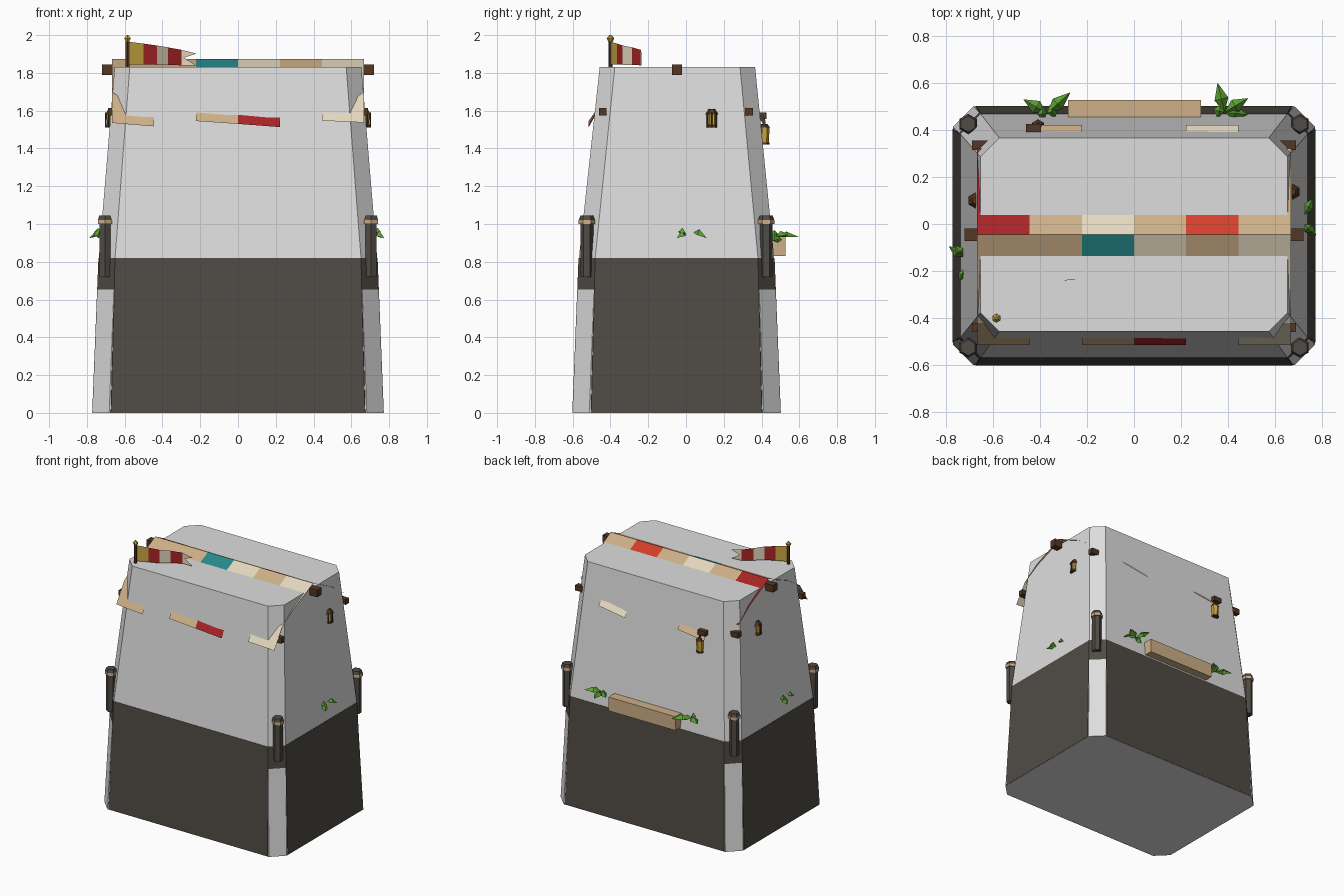
import bpy, bmesh, math
from mathutils import Vector

old = bpy.data.objects.get("Cube")
if old:
    bpy.data.objects.remove(old, do_unlink=True)


def material(name, rgb):
    # sRGB bytes to linear
    lin = [((c / 255 + 0.055) / 1.055) ** 2.4 for c in rgb] + [1]
    m = bpy.data.materials.new(name)
    m.use_nodes = True
    m.diffuse_color = lin
    m.node_tree.nodes["Principled BSDF"].inputs["Base Color"].default_value = lin
    return m


PLASTER = material("pale plaster", (222, 222, 222))
STONE = material("dark stone", (80, 75, 69))
TAN = material("tan cloth", (205, 175, 135))
CREAM = material("cream cloth", (228, 216, 190))
RED = material("deep red", (168, 36, 38))
BRIGHT = material("bright red", (212, 62, 42))
TEAL = material("teal", (38, 138, 140))
GREEN = material("leaf green", (92, 160, 50))
GOLD = material("gold", (200, 165, 65))
BROWN = material("dark wood", (84, 55, 36))


def build(name, bm, mats):
    me = bpy.data.meshes.new(name)
    bm.to_mesh(me)
    bm.free()
    for m in mats:
        me.materials.append(m)
    ob = bpy.data.objects.new(name, me)
    bpy.context.collection.objects.link(ob)
    return ob


def box(name, lo, hi, mat):
    lo, hi = Vector(lo), Vector(hi)
    bm = bmesh.new()
    bmesh.ops.create_cube(bm, size=1)
    for v in bm.verts:
        v.co = (lo + hi) / 2 + v.co * (hi - lo)
    return build(name, bm, [mat])


def prism(name, x, y, z0, z1, r0, r1, mat, sides=6):
    bm = bmesh.new()
    bmesh.ops.create_cone(bm, cap_ends=True, segments=sides, radius1=r0,
                          radius2=r1, depth=z1 - z0)
    bmesh.ops.translate(bm, verts=bm.verts, vec=(x, y, (z0 + z1) / 2))
    return build(name, bm, [mat])


def chamfered_loft(name, levels, mat):
    # each level: z, half width, front y, back y, corner cut
    bm = bmesh.new()
    rings = []
    for z, w, f, b, c in levels:
        pts = [(-w + c, f), (w - c, f), (w, f + c), (w, b - c),
               (w - c, b), (-w + c, b), (-w, b - c), (-w, f + c)]
        rings.append([bm.verts.new((x, y, z)) for x, y in pts])
    for a, b in zip(rings, rings[1:]):
        for i in range(8):
            j = (i + 1) % 8
            bm.faces.new((a[i], a[j], b[j], b[i]))
    bm.faces.new(rings[0][::-1])
    bm.faces.new(rings[-1])
    return build(name, bm, [mat])


# tapered tower body and dark stone lower walls
chamfered_loft("tower_body", [(0, .77, -.6, .5, .088), (.82, .737, -.567, .467, .086),
                              (1.83, .653, -.457, .366, .08)], PLASTER)
chamfered_loft("stone_plinth", [(.002, .772, -.602, .502, .1), (.82, .739, -.569, .469, .088)], STONE)

# awning: six strips draped over the ridge, some with a hanging hem row
CLOTH = [TAN, CREAM, RED, BRIGHT, TEAL]
EDGE = [-.667, -.445, -.222, 0, .222, .445, .667]
HEM = [.01, -.008, .02, .005, -.012, .022, .012]


def awning(name, profile, row_top, row_hem):
    bm = bmesh.new()
    for i in range(6):
        path = profile if row_hem[i] else profile[:-1]
        cols = []
        for k in (i, i + 1):
            cols.append([bm.verts.new((EDGE[k], y, z + (HEM[k] if p == len(profile) - 1 else 0)))
                         for p, (y, z) in enumerate(path)])
        for p in range(len(path) - 1):
            f = bm.faces.new((cols[0][p], cols[1][p], cols[1][p + 1], cols[0][p + 1]))
            mat = row_hem[i] if p == len(profile) - 2 else row_top[i]
            f.material_index = CLOTH.index(mat)
    bmesh.ops.recalc_face_normals(bm, faces=bm.faces)
    return build(name, bm, CLOTH)


awning("awning_front", [(-.045, 1.873), (-.14, 1.828), (-.28, 1.77), (-.42, 1.68), (-.515, 1.525)],
       [TAN, TAN, TEAL, CREAM, TAN, CREAM], [TAN, None, TAN, RED, None, CREAM])
awning("awning_back", [(-.045, 1.873), (.042, 1.828), (.18, 1.76), (.32, 1.66), (.42, 1.525)],
       [RED, TAN, CREAM, TAN, BRIGHT, TAN], [None, TAN, None, None, CREAM, None])

# ridge and eaves beams
box("ridge_beam", (-.72, -.073, 1.79), (.72, -.02, 1.845), BROWN)
for name, y in (("front_eaves_beam", -.44), ("back_eaves_beam", .335)):
    box(name, (-.688, y - .02, 1.575), (.688, y + .02, 1.615), BROWN)

# corner posts with a pale collar and dark cap
for side, sx in (("left", 1), ("right", -1)):
    for end, y in (("front", -.525), ("back", .425)):
        tag = side + "_" + end
        x = .705 * sx
        prism("post_" + tag, x, y, .72, 1.0, .034, .034, STONE)
        prism("post_collar_" + tag, x, y, 1.0, 1.02, .043, .043, TAN)
        prism("post_cap_" + tag, x, y, 1.02, 1.045, .043, .034, STONE)


# lanterns on the walls
def lantern(name, x, y, z, r):
    prism(name + "_base", x, y, z, z + .018, r, r, BROWN)
    prism(name + "_glass", x, y, z + .018, z + .07, r * .8, r * .85, GOLD)
    prism(name + "_roof", x, y, z + .07, z + .1, r * 1.1, r * .5, BROWN)
    for k in range(6):
        a = k * math.pi / 3
        px, py = x + r * .85 * math.cos(a), y + r * .85 * math.sin(a)
        prism(name + "_bar", px, py, z, z + .08, .004, .004, BROWN, 4)


lantern("left_lantern", .672, .137, 1.51, .032)
lantern("right_lantern", -.672, .1, 1.51, .032)
prism("back_lantern_body", -.408, .415, 1.43, 1.51, .024, .027, GOLD)
prism("back_lantern_base", -.408, .415, 1.42, 1.432, .028, .028, BROWN)
prism("back_lantern_roof", -.408, .415, 1.51, 1.53, .03, .016, BROWN)
box("back_lantern_bracket", (-.46, .38, 1.555), (-.395, .425, 1.59), BROWN)
box("back_lantern_hook", (-.412, .41, 1.52), (-.404, .418, 1.56), BROWN)

# planter box on the back wall
box("planter_box", (-.28, .44, .83), (.285, .528, .935), TAN)


# folded leaves
def leaf(bm, base, tip, width):
    base, tip = Vector(base), Vector(tip)
    mid = base.lerp(tip, .45) + Vector((0, 0, .03))
    across = (tip - base).cross(Vector((0, 0, 1))).normalized() * width
    drop = Vector((0, 0, -.03))
    b, m, t, l, r = [bm.verts.new(p) for p in
                     (base, mid, tip, mid + across + drop, mid - across + drop)]
    for tri in ((b, m, l), (m, t, l), (b, r, m), (m, r, t)):
        bm.faces.new(tri)


def plant(name, root, tips, width):
    bm = bmesh.new()
    for t in tips:
        leaf(bm, root, Vector(root) + Vector(t), width)
    return build(name, bm, [GREEN])


plant("back_right_plant", (-.37, .47, .93),
      [(-.10, .06, 0), (.10, .09, 0), (-.04, -.005, .02), (.05, .02, -.02)], .03)
plant("back_left_plant", (.385, .475, .93),
      [(-.03, .125, 0), (.10, .06, .01), (.10, -.01, -.02), (-.05, .01, -.03)], .03)
plant("left_leaf_front", (.725, 0, .945), [(.05, -.05, -.02), (.03, -.04, .015)], .022)
plant("left_leaf_back", (.725, .04, .955), [(.035, .07, -.03)], .022)
plant("right_leaf_front", (-.722, -.19, .945), [(-.02, -.055, -.02)], .018)
plant("right_leaf_back", (-.722, -.14, .945), [(-.065, .045, -.02), (-.04, .05, .01)], .022)

# flag pole with finial
prism("flag_pole", -.585, -.4, 1.8, 1.975, .011, .011, BROWN)
prism("finial_lower", -.585, -.4, 1.965, 1.983, .011, .02, GOLD)
prism("finial_upper", -.585, -.4, 1.983, 2.0, .02, .006, GOLD)

# waving striped flag with a swallow tail
bm = bmesh.new()
FLAG = [GOLD, RED, CREAM]
stations = [(-.58, -.4, 1.845, 1.965), (-.5, -.365, 1.845, 1.955), (-.43, -.335, 1.843, 1.945),
            (-.37, -.285, 1.842, 1.935), (-.3, -.24, 1.84, 1.922)]
cols = [(bm.verts.new((x, y, a)), bm.verts.new((x, y, b))) for x, y, a, b in stations]
for i, stripe in enumerate((0, 1, 2, 1)):
    (a, b), (c, d) = cols[i], cols[i + 1]
    bm.faces.new((a, c, d, b)).material_index = stripe
notch = bm.verts.new((-.285, -.237, 1.88))
for v, z in zip(cols[-1], (1.838, 1.902)):
    tail = bm.verts.new((-.22, -.235, z))
    bm.faces.new((v, tail, notch)).material_index = 2
bm.faces.new((cols[-1][0], notch, cols[-1][1])).material_index = 2
build("flag", bm, FLAG)
